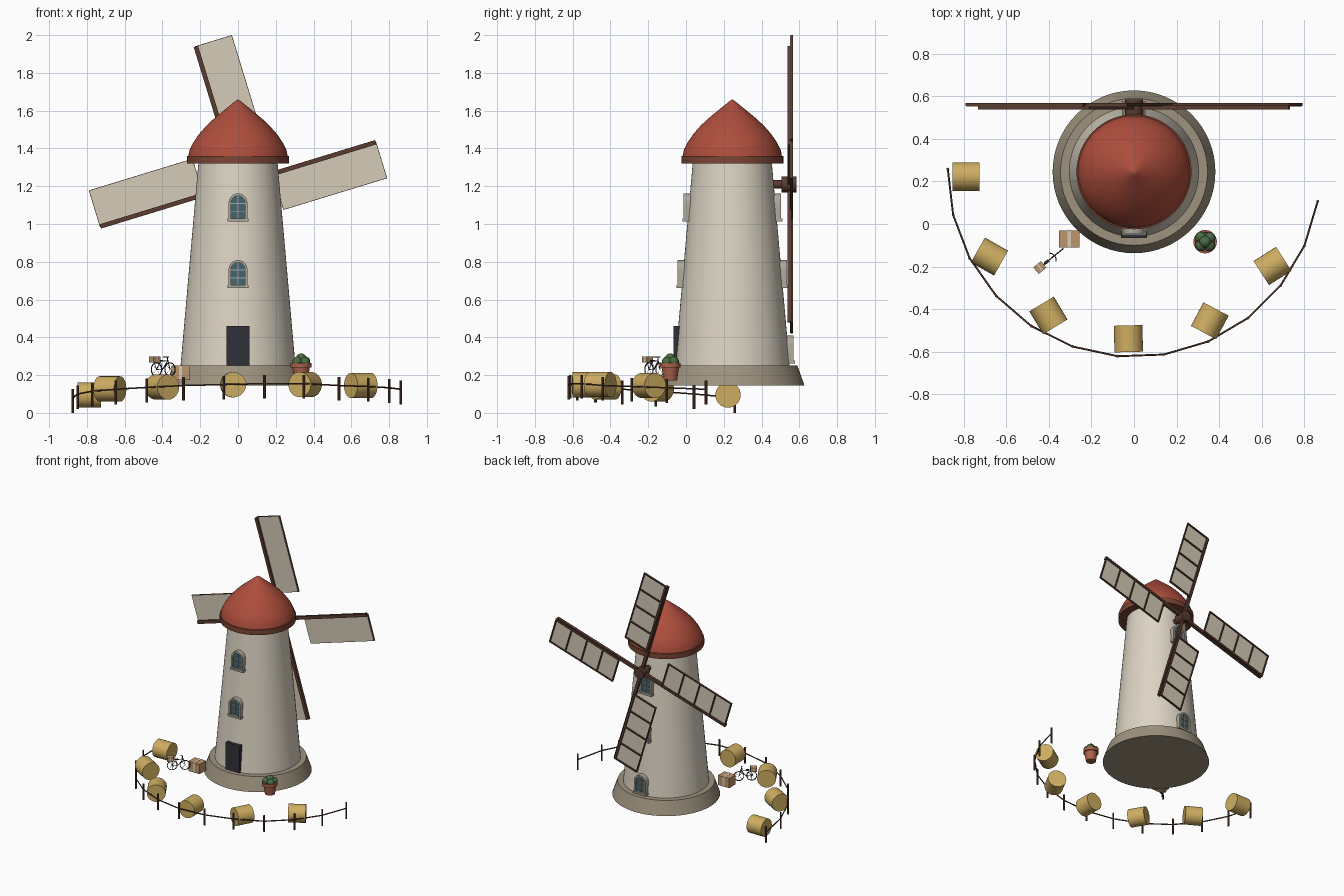
import bpy, bmesh
from math import sin, cos, pi, radians
from mathutils import Matrix, Vector

if "Cube" in bpy.data.objects:
    bpy.data.objects.remove(bpy.data.objects["Cube"])

CY = 0.245  # tower axis in y


def mat(name, *rgb):
    m = bpy.data.materials.new(name)
    m.diffuse_color = (*rgb, 1)
    m.use_nodes = True
    m.node_tree.nodes["Principled BSDF"].inputs["Base Color"].default_value = m.diffuse_color
    return m


PLASTER = mat("plaster", .72, .66, .55)
STONE = mat("stone", .34, .29, .21)
ROOF = mat("roof_red", .42, .075, .045)
BAND = mat("band_brown", .2, .06, .035)
WOOD = mat("wood", .1, .045, .03)
CANVAS = mat("canvas", .66, .6, .48)
FRAME = mat("window_stone", .42, .4, .33)
GLASS = mat("glass", .06, .13, .16)
DARK = mat("dark", .03, .03, .04)
HAY = mat("hay", .62, .42, .12)
CLAY = mat("clay", .4, .12, .07)
LEAF = mat("leaf", .07, .15, .06)
CARD = mat("cardboard", .5, .3, .15)
TAPE = mat("tape", .7, .6, .45)


def finish(bm, name, m, smooth=True):
    bmesh.ops.recalc_face_normals(bm, faces=bm.faces)
    me = bpy.data.meshes.new(name)
    bm.to_mesh(me)
    bm.free()
    me.materials.append(m)
    ob = bpy.data.objects.new(name, me)
    bpy.context.collection.objects.link(ob)
    if smooth:
        bpy.ops.object.select_all(action='DESELECT')
        ob.select_set(True)
        bpy.context.view_layer.objects.active = ob
        bpy.ops.object.shade_smooth_by_angle(angle=radians(35))
    return ob


def boxes(name, specs, m, mtx=Matrix()):
    """Each spec is (x0, x1, y0, y1, z0, z1) in the local frame of mtx."""
    bm = bmesh.new()
    for x0, x1, y0, y1, z0, z1 in specs:
        t = Matrix.Translation(((x0 + x1) / 2, (y0 + y1) / 2, (z0 + z1) / 2))
        s = Matrix.Diagonal((x1 - x0, y1 - y0, z1 - z0, 1))
        bmesh.ops.create_cube(bm, size=1, matrix=mtx @ t @ s)
    return finish(bm, name, m, False)


def lathe(name, profile, m, center, n=64):
    bm = bmesh.new()
    rings = []
    for r, z in profile:
        if r == 0:
            rings.append([bm.verts.new((center[0], center[1], z))] * n)
        else:
            rings.append([bm.verts.new((center[0] + r * cos(2 * pi * i / n),
                                        center[1] + r * sin(2 * pi * i / n), z)) for i in range(n)])
    for a, b in zip(rings, rings[1:]):
        for i in range(n):
            j = (i + 1) % n
            bm.faces.new(list(dict.fromkeys([a[i], a[j], b[j], b[i]])))
    return finish(bm, name, m)


def cylinder(name, center, r, length, rot, m, n=32):
    bm = bmesh.new()
    bmesh.ops.create_cone(bm, cap_ends=True, segments=n, radius1=r, radius2=r, depth=length,
                          matrix=Matrix.Translation(center) @ rot)
    return finish(bm, name, m)


def pipes(name, lines, r, m, mtx=Matrix()):
    cu = bpy.data.curves.new(name, 'CURVE')
    cu.dimensions, cu.bevel_depth, cu.bevel_resolution, cu.use_fill_caps = '3D', r, 1, True
    for pts in lines:
        sp = cu.splines.new('POLY')
        sp.points.add(len(pts) - 1)
        for p, q in zip(sp.points, pts):
            p.co = (*(mtx @ Vector(q)), 1)
    cu.materials.append(m)
    ob = bpy.data.objects.new(name, cu)
    bpy.context.collection.objects.link(ob)
    return ob


# Tower, plinth and cap
lathe("stone_base", [(0, .145), (.382, .145), (.345, .25), (0, .25)], STONE, (0, CY))
lathe("tower", [(0, .24), (.305, .24), (.208, 1.34), (0, 1.34)], PLASTER, (0, CY))
lathe("cap_band", [(0, 1.32), (.27, 1.32), (.27, 1.36), (0, 1.36)], BAND, (0, CY))
lathe("cap_roof", [(0, 1.358), (.263, 1.358), (.257, 1.39), (.238, 1.43), (.207, 1.475), (.168, 1.52),
                   (.125, 1.56), (.083, 1.595), (.046, 1.625), (.018, 1.648), (0, 1.66)], ROOF, (0, CY))
boxes("door", [(-.06, .06, -.066, .02, .25, .46)], DARK)


# Arched windows
def arch(w, z0, z1, n=12):
    pts = [(-w, z0), (w, z0)]
    return pts + [(w * cos(pi * i / n), z1 - w + w * sin(pi * i / n)) for i in range(n + 1)]


def window(name, z0, side):
    d = .305 - .0898 * (z0 + .07 - .25)
    Y = lambda v: CY + side * (d + v)
    bm = bmesh.new()
    outer, inner = arch(.05, z0, z0 + .145), arch(.037, z0 + .013, z0 + .132)
    loops = [[bm.verts.new((x, Y(v), z)) for x, z in o]
             for o, v in ((outer, -.03), (outer, .028), (inner, .028), (inner, -.03))]
    n = len(outer)
    for a, b in zip(loops, loops[1:] + loops[:1]):
        for i in range(n):
            bm.faces.new((a[i], a[(i + 1) % n], b[(i + 1) % n], b[i]))
    finish(bm, name + "_frame", FRAME)
    bm = bmesh.new()
    f = bm.faces.new([bm.verts.new((x, Y(-.02), z)) for x, z in inner])
    ex = bmesh.ops.extrude_face_region(bm, geom=[f])["geom"]
    bmesh.ops.translate(bm, vec=(0, side * .038, 0), verts=[v for v in ex if isinstance(v, bmesh.types.BMVert)])
    finish(bm, name + "_glass", GLASS)
    ya, yb = sorted((Y(.01), Y(.023)))
    bars = [(-.002, .002, ya, yb, z0 + .01, z0 + .133)]
    bars += [(-.037, .037, ya, yb, z0 + h - .002, z0 + h + .002) for h in (.05, .092)]
    boxes(name + "_bars", bars, FRAME)
    ya, yb = sorted((Y(-.02), Y(.035)))
    boxes(name + "_sill", [(-.056, .056, ya, yb, z0 - .003, z0 + .012)], FRAME)


for label, z0, side in (("front_upper", 1.017, -1), ("front_lower", .664, -1),
                        ("back_upper", 1.017, 1), ("back_middle", .664, 1), ("back_lower", .265, 1)):
    window("window_" + label, z0, side)

# Sails: spar, lattice and canvas, four times around the hub
RX = Matrix.Rotation(pi / 2, 4, 'X')
cylinder("sail_hub", (0, .545, 1.21), .042, .078, RX, WOOD, 12)
cylinder("sail_axle", (0, .48, 1.21), .022, .14, RX, WOOD, 16)
for k in range(4):
    M = Matrix.Translation((0, 0, 1.21)) @ Matrix.Rotation(-radians(17 + 90 * k), 4, 'Y')
    boxes(f"sail_spar_{k}", [(0, .762, .537, .559, -.012, .012)], WOOD, M)
    bars = [(.19, .765, .554, .567, -.2, -.193), (.19, .765, .554, .567, -.012, .004)]
    bars += [(x, x + .009, .554, .567, -.2, 0) for x in (.19, .332, .474, .616, .756)]
    boxes(f"sail_lattice_{k}", bars, WOOD, M)
    boxes(f"sail_canvas_{k}", [(.193, .762, .551, .557, -.197, -.008)], CANVAS, M)

# Fence following the slope of the ground
ground = [0, .02, .035, .045, .055, .065, .07, .075, .075, .065, .06, .053, .045]
rail = []
for k, z in enumerate(ground):
    a = radians(179.5 + 14.25 * k)
    x, y = .874 * cos(a), .25 + .874 * sin(a)
    cylinder(f"fence_post_{k}", (x, y, z + .063), .007, .126, Matrix(), WOOD, 8)
    rail.append((x, y, z + .08))
pipes("fence_rail", [rail], .0045, WOOD)

# Hay bales lying along the fence
for k, z in enumerate((.095, .127, .137, .149, .15, .145)):
    a = radians(182 + 28.7 * k)
    rot = Matrix.Rotation(radians(-29.5 * k), 4, 'Z') @ Matrix.Rotation(pi / 2, 4, 'Y')
    cylinder(f"hay_bale_{k}", (.789 * cos(a), .25 + .789 * sin(a), z), .067, .125, rot, HAY)

# Potted bush
P = (.334, -.083)
lathe("pot", [(0, .172), (.036, .172), (.046, .24), (.055, .24), (.055, .265), (.045, .265), (.043, .255), (0, .255)],
      CLAY, P, 32)
for k, (dx, dy, dz, r) in enumerate(((-.02, -.018, .272, .026), (.02, -.018, .27, .026), (-.02, .02, .27, .026),
                                     (.022, .018, .272, .026), (0, 0, .287, .028))):
    bm = bmesh.new()
    bmesh.ops.create_icosphere(bm, subdivisions=3, radius=r,
                               matrix=Matrix.Translation((P[0] + dx, P[1] + dy, dz)))
    finish(bm, f"bush_{k}", LEAF)

# Bicycle with a crate on the rear rack
B = Matrix.Translation((-.396, -.167, .195)) @ Matrix.Rotation(radians(39), 4, 'Z')
R = .035
for label, wx in (("rear", -.046), ("front", .046)):
    pipes(f"bicycle_{label}_wheel", [[(wx + R * cos(pi * i / 12), 0, R + R * sin(pi * i / 12)) for i in range(25)]],
          .003, DARK, B)
    pipes(f"bicycle_{label}_spokes", [[(wx + R * cos(pi * i / 4), 0, R + R * sin(pi * i / 4)),
                                       (wx - R * cos(pi * i / 4), 0, R - R * sin(pi * i / 4))] for i in range(4)],
          .0006, DARK, B)
rear, front, crank, seat, head = (-.046, 0, R), (.046, 0, R), (-.006, 0, .033), (-.018, 0, .078), (.032, 0, .082)
pipes("bicycle_frame", [[rear, crank, seat, rear], [crank, head], [seat, head], [front, head, (.027, 0, .1)]],
      .0025, DARK, B)
pipes("bicycle_handlebar", [[(.018, -.025, .1), (.028, -.012, .101), (.028, .012, .101), (.018, .025, .1)]],
      .0025, DARK, B)
boxes("bicycle_seat", [(-.03, -.006, -.007, .007, .078, .085)], DARK, B)
pipes("bicycle_rack", [[rear, (-.06, 0, .072), seat]], .002, DARK, B)
boxes("bicycle_crate", [(-.082, -.036, -.02, .02, .072, .104)], CARD, B)
boxes("bicycle_crate_tape", [(-.063, -.055, -.0205, .0205, .0715, .1045)], TAPE, B)

# Parcel beside the plinth
boxes("parcel", [(-.353, -.255, -.11, -.03, .175, .25)], CARD)
boxes("parcel_tape", [(-.312, -.296, -.111, -.029, .174, .251)], TAPE)
